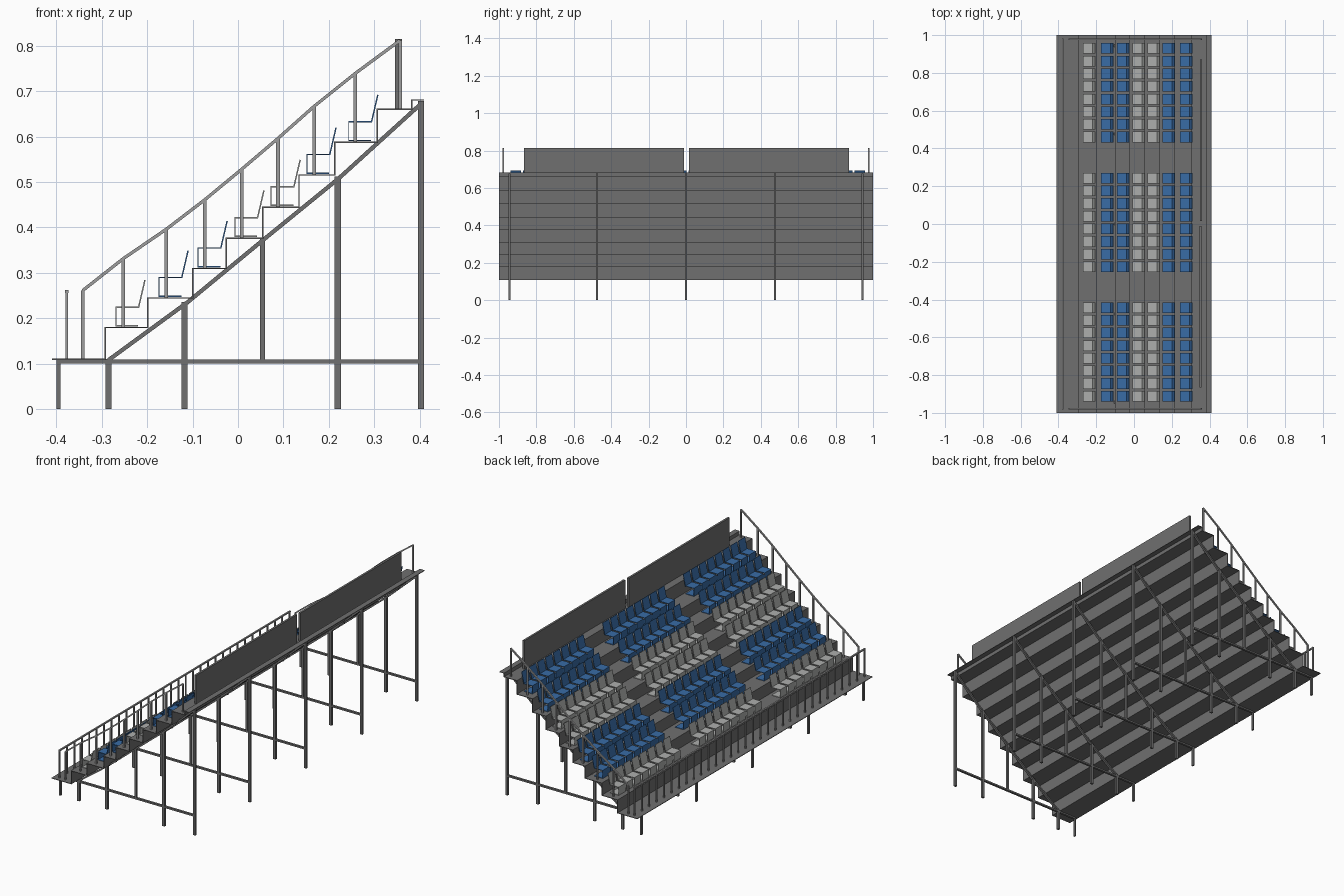
import bpy, bmesh, math
from mathutils import Vector

if "Cube" in bpy.data.objects:
    bpy.data.objects.remove(bpy.data.objects["Cube"])


def material(name, rgb):
    m = bpy.data.materials.new(name)
    m.diffuse_color = (*rgb, 1)
    m.use_nodes = True
    m.node_tree.nodes["Principled BSDF"].inputs["Base Color"].default_value = m.diffuse_color
    return m


STEEL = material("dark grey steel", (0.16, 0.16, 0.16))
RAIL = material("rail grey", (0.34, 0.34, 0.34))
PALE = material("pale grey seat", (0.42, 0.43, 0.42))
BLUE = material("blue seat", (0.04, 0.15, 0.38))


def finish(bm, name, mat):
    bmesh.ops.recalc_face_normals(bm, faces=bm.faces)
    me = bpy.data.meshes.new(name)
    bm.to_mesh(me)
    bm.free()
    me.materials.append(mat)
    ob = bpy.data.objects.new(name, me)
    bpy.context.collection.objects.link(ob)
    return ob


def box(bm, x0, x1, y0, y1, z0, z1):
    prism(bm, [(x0, z0), (x1, z0), (x1, z1), (x0, z1)], y0, y1)


def prism(bm, profile, y0, y1):
    """Extrude a closed x-z outline from y0 to y1."""
    a = [bm.verts.new((x, y0, z)) for x, z in profile]
    b = [bm.verts.new((x, y1, z)) for x, z in profile]
    n = len(a)
    bm.faces.new(a)
    bm.faces.new(b[::-1])
    for i in range(n):
        j = (i + 1) % n
        bm.faces.new((a[i], b[i], b[j], a[j]))


def beam(bm, p, q, t, y0, y1):
    """Slanted bar in the x-z plane, t thick."""
    p, q = Vector(p), Vector(q)
    d = (q - p).normalized() * t / 2
    n = Vector((-d.y, d.x))
    prism(bm, [p - n, q - n, q + n, p + n], y0, y1)


# Stepped deck: (start x of tread, tread height)
STEPS = [(-0.41, 0.111), (-0.294, 0.181), (-0.2, 0.246), (-0.101, 0.311),
         (-0.027, 0.378), (0.053, 0.446), (0.133, 0.517), (0.212, 0.589),
         (0.305, 0.662), (0.381, 0.682)]
T = 0.003
top, under = [], []
for i, (x, z) in enumerate(STEPS):
    end = STEPS[i + 1][0] if i + 1 < len(STEPS) else 0.41
    top += [(x, z), (end, z)]
    under += [(x + (T if i else 0), z - T),
              (end + (T if end < 0.41 else 0), z - T)]
bm = bmesh.new()
# one thin L-shaped strip per run of the folded sheet
for i in range(len(top) - 1):
    prism(bm, [top[i], top[i + 1], under[i + 1], under[i]], -1, 1)
bmesh.ops.remove_doubles(bm, verts=bm.verts, dist=1e-5)
finish(bm, "stepped_deck", STEEL)

# Support frames: legs (x, width, bottom, top), ground beam and sloping beams
LEGS = [(-0.395, 0.009, 0, 0.108), (-0.285, 0.013, 0, 0.11),
        (-0.118, 0.014, 0, 0.236), (0.054, 0.011, 0.105, 0.375),
        (0.22, 0.014, 0, 0.512), (0.403, 0.013, 0, 0.678)]
SLOPE = [(-0.285, 0.108), (-0.11, 0.236), (0.055, 0.372), (0.222, 0.508), (0.405, 0.674)]
for k, y in enumerate((-0.943, -0.476, 0, 0.476, 0.943)):
    bm = bmesh.new()
    y0, y1 = y - 0.006, y + 0.006
    for x, w, z0, z1 in LEGS:
        box(bm, x - w / 2, x + w / 2, y0, y1, z0, z1)
    box(bm, -0.399, 0.403, y0, y1, 0.1, 0.109)
    for p, q in zip(SLOPE, SLOPE[1:]):
        beam(bm, p, q, 0.009, y0, y1)
    finish(bm, f"support_frame_{k + 1}", STEEL)

# Seats: base plate, front panel, seat pan and leaning back
ROWS = [(-0.27, PALE), (-0.175, BLUE), (-0.089, BLUE), (-0.008, PALE),
        (0.072, PALE), (0.151, BLUE), (0.243, BLUE)]
BLOCKS = (0.695, 0.008, -0.677)
for r, (x, mat) in enumerate(ROWS):
    z = STEPS[r + 1][1]
    bm = bmesh.new()
    for centre in BLOCKS:
        for s in range(8):
            y = centre + (s - 3.5) * 0.067
            y0, y1 = y - 0.028, y + 0.028
            box(bm, x, x + 0.05, y0, y1, z + 0.001, z + 0.004)
            box(bm, x, x + 0.002, y0, y1, z + 0.004, z + 0.042)
            box(bm, x, x + 0.052, y0, y1, z + 0.042, z + 0.045)
            beam(bm, (x + 0.051, z + 0.043), (x + 0.065, z + 0.103), 0.003, y0, y1)
    finish(bm, f"seat_row_{r + 1}", mat)

# Side handrails following the steps
POSTS = [-0.342, -0.253, -0.158, -0.073, 0.008, 0.088, 0.168, 0.258, 0.357]
for side, y in (("near", -0.977), ("far", 0.977)):
    bm = bmesh.new()
    y0, y1 = y - 0.004, y + 0.004
    tops = []
    for x, (_, z) in zip(POSTS, STEPS):
        box(bm, x - 0.004, x + 0.004, y0, y1, z, z + 0.15)
        tops.append((x, z + 0.15))
    for p, q in zip(tops, tops[1:]):
        beam(bm, p, q, 0.007, y0, y1)
    finish(bm, f"{side}_handrail", RAIL)

# Front railing with upright bars
bm = bmesh.new()
COUNT = 32
for i in range(COUNT):
    y = -0.977 + i * 1.954 / (COUNT - 1)
    box(bm, -0.38, -0.374, y - 0.004, y + 0.004, 0.111, 0.256)
box(bm, -0.381, -0.373, -0.981, 0.981, 0.255, 0.262)
finish(bm, "front_railing", RAIL)

# Solid rear barrier panels
for name, x, y0, y1 in (("left", 0.346, -0.865, -0.01), ("right", 0.35, 0.016, 0.872)):
    bm = bmesh.new()
    box(bm, x, x + 0.011, y0, y1, 0.662, 0.815)
    finish(bm, f"rear_barrier_{name}", STEEL)
